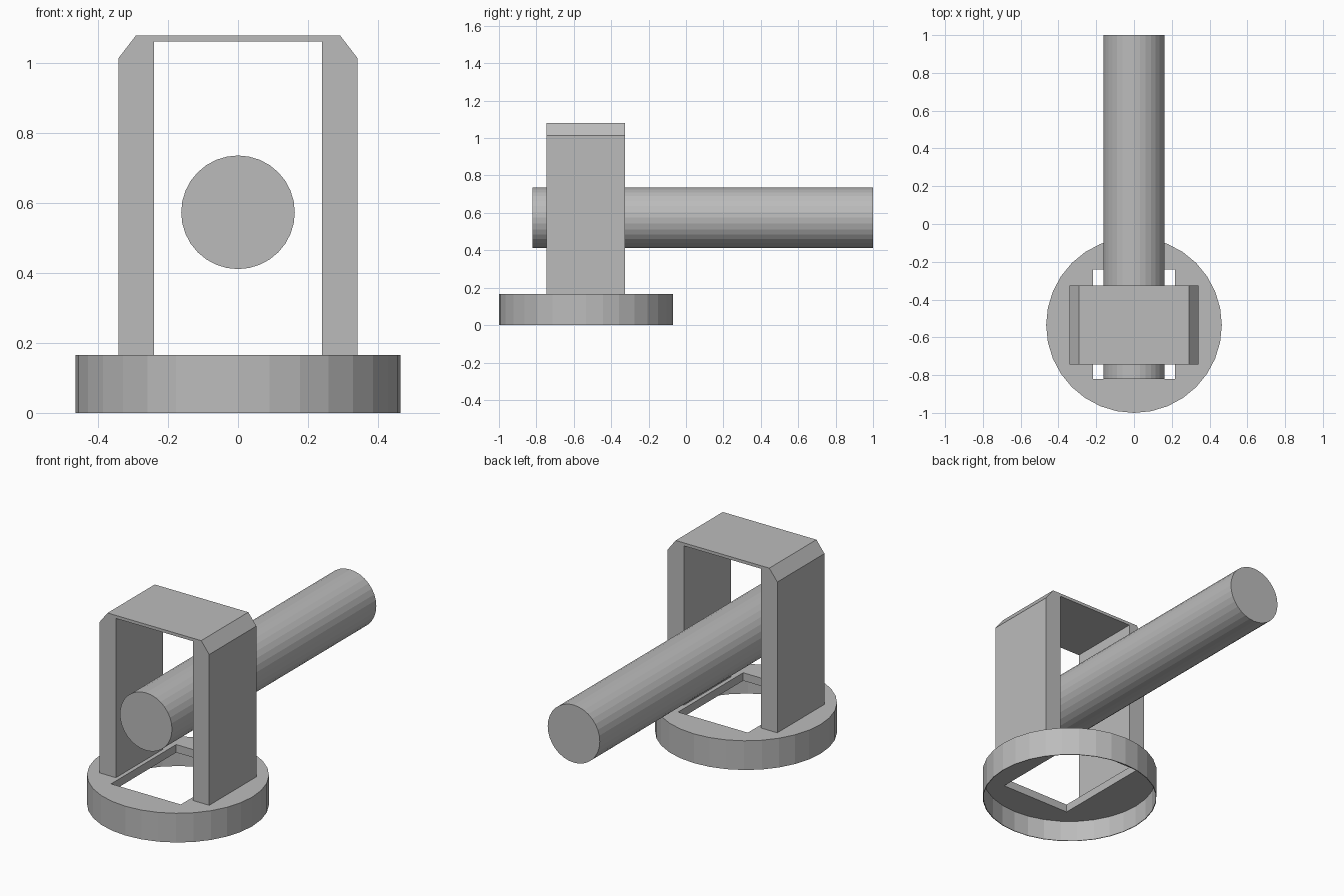
import bpy, bmesh, math
from mathutils import Matrix

if "Cube" in bpy.data.objects:
    bpy.data.objects.remove(bpy.data.objects["Cube"])

CY = -0.535  # centre line of base and arch

grey = bpy.data.materials.new("plain grey")
grey.diffuse_color = (0.5, 0.5, 0.5, 1)
grey.use_nodes = True
grey.node_tree.nodes["Principled BSDF"].inputs["Base Color"].default_value = grey.diffuse_color


def add_object(name, bm):
    bmesh.ops.recalc_face_normals(bm, faces=bm.faces)
    mesh = bpy.data.meshes.new(name)
    bm.to_mesh(mesh)
    bm.free()
    obj = bpy.data.objects.new(name, mesh)
    bpy.context.collection.objects.link(obj)
    mesh.materials.append(grey)
    return obj


def cylinder(name, radius, depth, matrix, sides=32):
    bm = bmesh.new()
    bmesh.ops.create_cone(bm, cap_ends=True, segments=sides, radius1=radius,
                          radius2=radius, depth=depth, matrix=matrix)
    return add_object(name, bm)


def cut(target, cutter):
    mod = target.modifiers.new("cut", 'BOOLEAN')
    mod.operation = 'DIFFERENCE'
    mod.solver = 'EXACT'
    mod.object = cutter
    cutter.hide_render = True
    cutter.hide_viewport = True


# Round base: thin-walled cap, open below, with a square window in its top
base = cylinder("round_base", 0.465, 0.165, Matrix.Translation((0, CY, 0.0825)))
hollow = cylinder("hollow_cutter", 0.461, 0.22, Matrix.Translation((0, CY, 0.01)))
bm = bmesh.new()
bmesh.ops.create_cube(bm, size=1, matrix=Matrix.Translation((0, -0.53, 0.15))
                      @ Matrix.Diagonal((0.435, 0.58, 0.4, 1)))
window = add_object("window_cutter", bm)
cut(base, hollow)
cut(base, window)

# Arch frame: chamfered outline extruded front to back
half = [(0.24, 0.165), (0.342, 0.165), (0.342, 1.015), (0.292, 1.08)]
profile = half + [(-x, z) for x, z in reversed(half)] + [(-0.24, 1.063), (0.24, 1.063)]
bm = bmesh.new()
face = bm.faces.new([bm.verts.new((x, -0.745, z)) for x, z in profile])
out = bmesh.ops.extrude_face_region(bm, geom=[face], use_keep_orig=True)
moved = [v for v in out["geom"] if isinstance(v, bmesh.types.BMVert)]
bmesh.ops.translate(bm, verts=moved, vec=(0, 0.42, 0))
add_object("arch_frame", bm)

# Long horizontal rod through the arch
cylinder("long_rod", 0.1625, 1.82,
         Matrix.Translation((0, 0.09, 0.574)) @ Matrix.Rotation(math.pi / 2, 4, 'X'))
